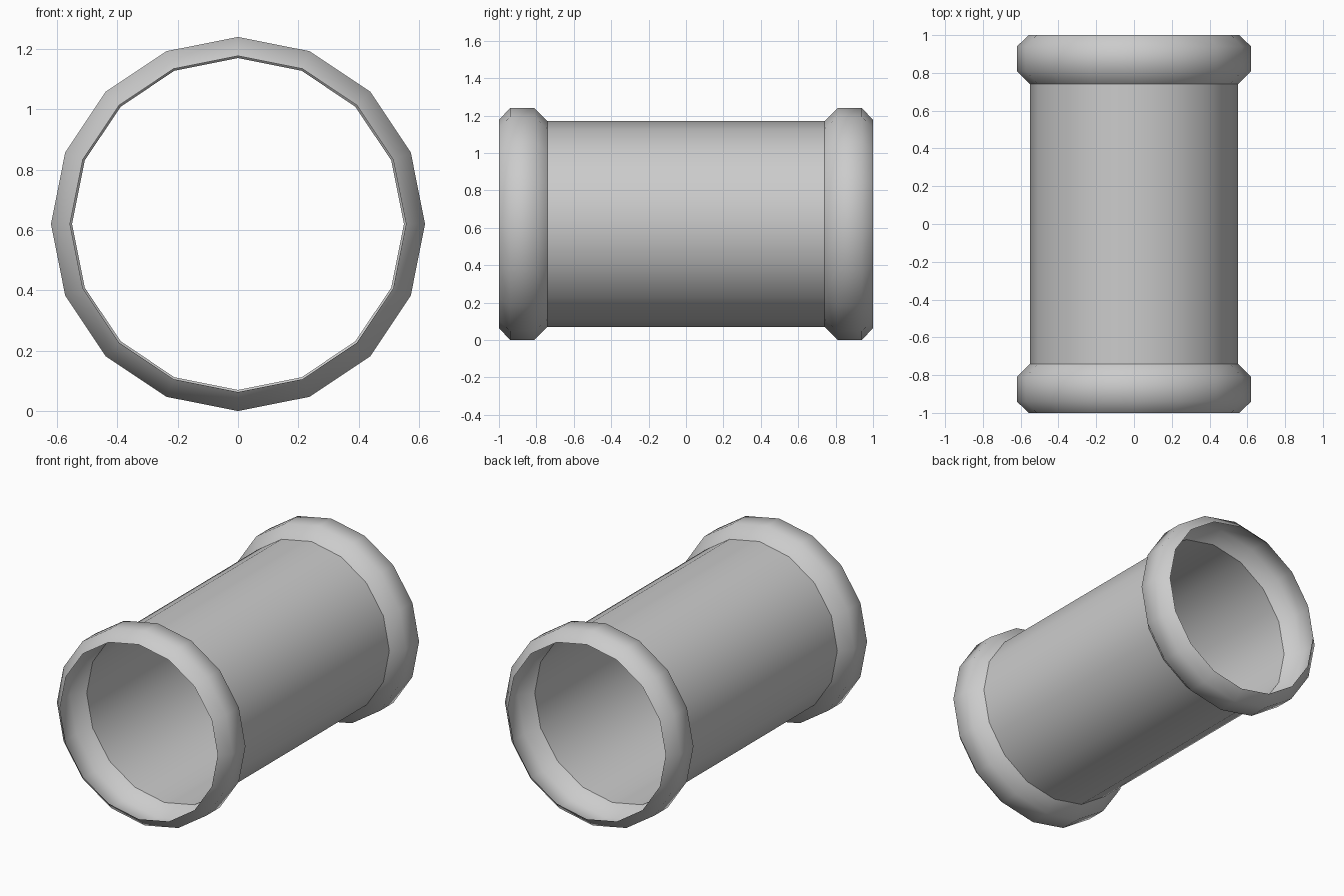
import bpy, bmesh, math

if "Cube" in bpy.data.objects:
    bpy.data.objects.remove(bpy.data.objects["Cube"])

SIDES = 16
AXIS_Z = 0.62


def lathe(name, profile):
    """Open shell swept around the y axis from (y, radius) points."""
    bm = bmesh.new()
    rings = []
    for y, r in profile:
        ring = []
        for i in range(SIDES):
            a = 2 * math.pi * i / SIDES
            ring.append(bm.verts.new((r * math.cos(a), y, AXIS_Z + r * math.sin(a))))
        rings.append(ring)
    for r0, r1 in zip(rings, rings[1:]):
        for i in range(SIDES):
            j = (i + 1) % SIDES
            face = bm.faces.new((r0[i], r1[i], r1[j], r0[j]))
            face.smooth = True
            # keep the normals pointing away from the axis
            face.normal_update()
            c = face.calc_center_median()
            if face.normal.x * c.x + face.normal.z * (c.z - AXIS_Z) < 0:
                face.normal_flip()
    mesh = bpy.data.meshes.new(name)
    bm.to_mesh(mesh)
    bm.free()
    obj = bpy.data.objects.new(name, mesh)
    bpy.context.collection.objects.link(obj)
    return obj


# Straight middle of the pipe
lathe("pipe_body", [(-0.74, 0.55), (0.74, 0.55)])

# Bulging collar at each end, open at the mouth
collar = [(0.74, 0.55), (0.81, 0.62), (0.94, 0.62), (1.0, 0.557)]
for name, side in (("front_collar", -1), ("back_collar", 1)):
    lathe(name, [(side * y, r) for y, r in collar])
